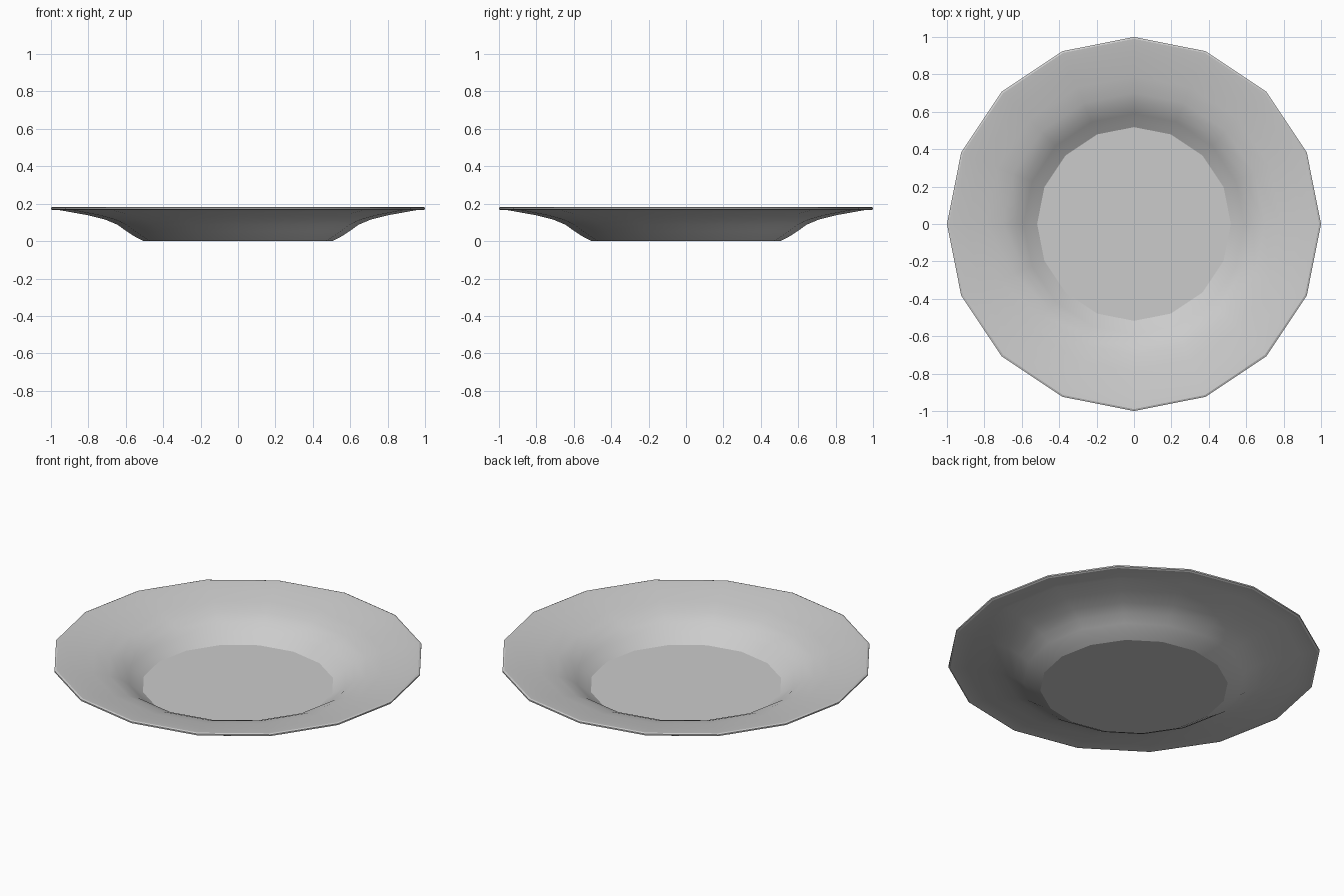
import bpy, bmesh
from math import cos, sin, pi, radians

if "Cube" in bpy.data.objects:
    bpy.data.objects.remove(bpy.data.objects["Cube"])

SIDES = 16


def lathe(name, profile):
    """Revolve a (radius, height) profile and cap both ends with flat discs."""
    bm = bmesh.new()
    rings = [[bm.verts.new((r * cos(2 * pi * i / SIDES), r * sin(2 * pi * i / SIDES), z))
              for i in range(SIDES)] for r, z in profile]
    for a, b in zip(rings, rings[1:]):
        for i in range(SIDES):
            j = (i + 1) % SIDES
            bm.faces.new((a[i], a[j], b[j], b[i]))
    bm.faces.new(rings[0][::-1])
    bm.faces.new(rings[-1])
    bmesh.ops.recalc_face_normals(bm, faces=bm.faces)
    mesh = bpy.data.meshes.new(name)
    bm.to_mesh(mesh)
    bm.free()
    obj = bpy.data.objects.new(name, mesh)
    bpy.context.collection.objects.link(obj)
    return obj


# Underside from the foot out to the rim, then back in along the top to the floor
profile = [
    (0.505, 0.0), (0.55, 0.023), (0.595, 0.052), (0.645, 0.088), (0.71, 0.115),
    (0.80, 0.138), (0.90, 0.156), (0.962, 0.167),
    (0.99, 0.166), (1.0, 0.171), (1.0, 0.179), (0.99, 0.183), (0.96, 0.179),
    (0.89, 0.165), (0.79, 0.147), (0.70, 0.124), (0.635, 0.097),
    (0.59, 0.063), (0.55, 0.035), (0.518, 0.014),
]
plate = lathe("plate", profile)

# Smooth sides, crisp foot and floor edges
bpy.context.view_layer.objects.active = plate
plate.select_set(True)
bpy.ops.object.shade_smooth_by_angle(angle=radians(26))
